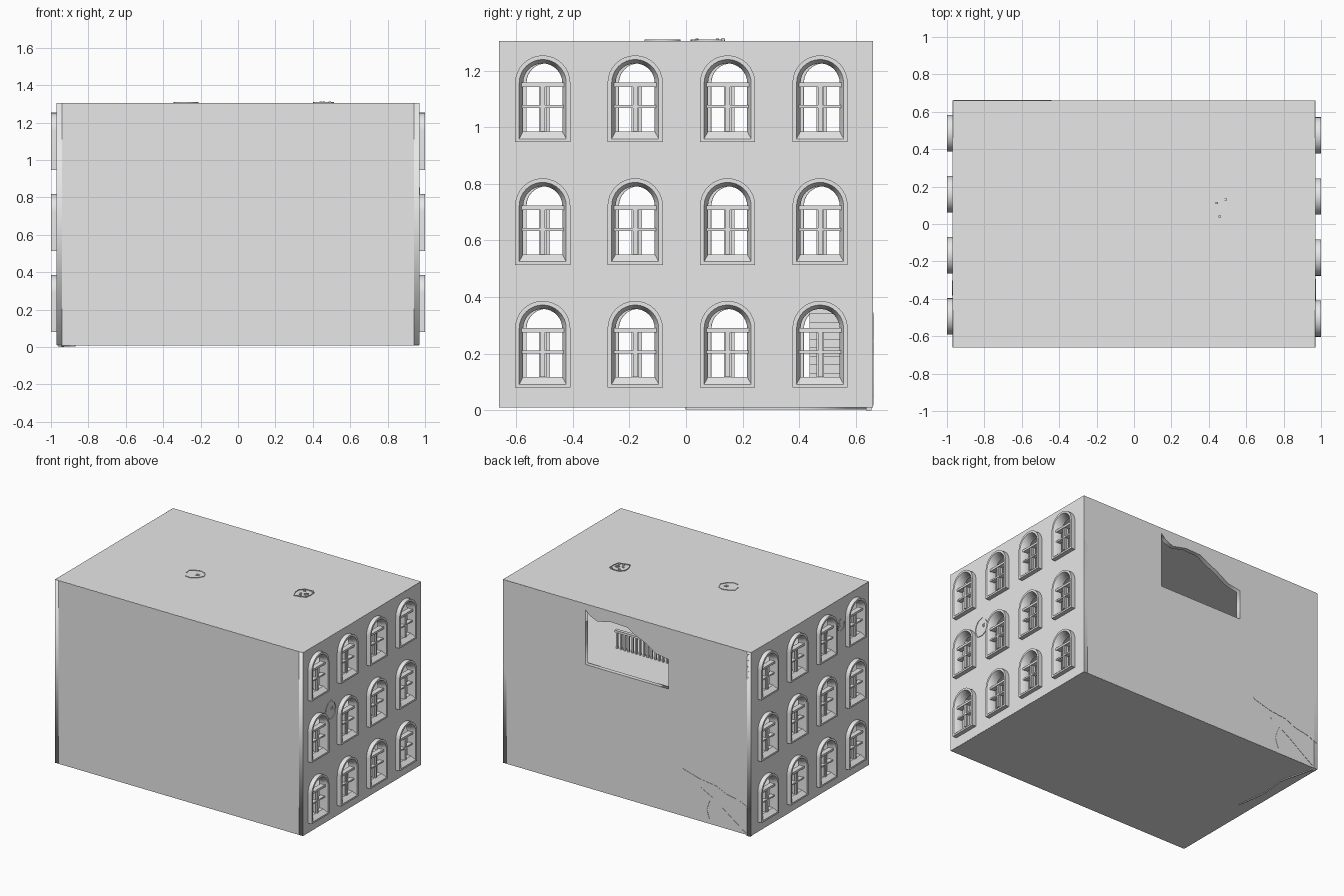
import bpy, bmesh, math, random
from math import pi, sin, cos
from mathutils import Matrix

random.seed(4)
cube = bpy.data.objects.get("Cube")
if cube:
    bpy.data.objects.remove(cube, do_unlink=True)

grey = bpy.data.materials.new("plain_grey")
grey.use_nodes = True
grey.diffuse_color = (0.8, 0.8, 0.8, 1)
grey.node_tree.nodes["Principled BSDF"].inputs["Base Color"].default_value = (0.8, 0.8, 0.8, 1)

# Plane orientations: side maps to (y, z), back maps to (x, z), flat to (x, y)
ROT = {"side": Matrix.Rotation(pi / 2, 4, "Z") @ Matrix.Rotation(pi / 2, 4, "X"),
       "back": Matrix.Rotation(pi / 2, 4, "X"),
       "flat": Matrix.Identity(4)}
AXIS = {"side": 0, "back": 1, "flat": 2}


def add(name, mesh):
    mesh.materials.clear()
    mesh.materials.append(grey)
    obj = bpy.data.objects.new(name, mesh)
    bpy.context.collection.objects.link(obj)
    return obj


def plate(name, loops, plane, lo, hi):
    """Extruded flat outline with holes, spanning lo..hi along its normal."""
    curve = bpy.data.curves.new(name, "CURVE")
    curve.dimensions, curve.fill_mode = "2D", "BOTH"
    curve.extrude = (hi - lo) / 2
    for loop in loops:
        s = curve.splines.new("POLY")
        s.points.add(len(loop) - 1)
        for p, (u, v) in zip(s.points, loop):
            p.co = (u, v, 0, 1)
        s.use_cyclic_u = True
    temp = bpy.data.objects.new("temp", curve)
    bpy.context.collection.objects.link(temp)
    mesh = bpy.data.meshes.new_from_object(temp)
    bpy.data.objects.remove(temp, do_unlink=True)
    mesh.transform(ROT[plane])
    shift = [0, 0, 0]
    shift[AXIS[plane]] = (lo + hi) / 2
    mesh.transform(Matrix.Translation(shift))
    return add(name, mesh)


def boxes(name, spans):
    """One object made from boxes given as (x0, x1, y0, y1, z0, z1)."""
    bm = bmesh.new()
    for x0, x1, y0, y1, z0, z1 in spans:
        m = Matrix.Translation(((x0 + x1) / 2, (y0 + y1) / 2, (z0 + z1) / 2))
        m = m @ Matrix.Diagonal((x1 - x0, y1 - y0, z1 - z0, 1))
        bmesh.ops.create_cube(bm, size=1, matrix=m)
    mesh = bpy.data.meshes.new(name)
    bm.to_mesh(mesh)
    bm.free()
    return add(name, mesh)


def rect(u0, u1, v0, v1):
    return [(u0, v0), (u1, v0), (u1, v1), (u0, v1)]


def arch(cu, base, half, low, spring=0.209, n=16):
    arc = [(cu + half * cos(pi * i / n), base + spring + half * sin(pi * i / n)) for i in range(n + 1)]
    return [(cu - half, base + low), (cu + half, base + low)] + arc


def blob(cu, cv, r, n=9):
    pts = []
    for i in range(n):
        k = r * random.uniform(0.8, 1.15)
        pts.append((cu + k * cos(2 * pi * i / n), cv + k * sin(2 * pi * i / n)))
    return pts


def scaled(loop, cu, cv, k):
    return [(cu + (u - cu) * k, cv + (v - cv) * k) for u, v in loop]


def strip(path, w):
    """Tapered crack outline around a path."""
    n = len(path) - 1
    top = [(u, v + w * (0.3 + 0.7 * i / n)) for i, (u, v) in enumerate(path)]
    bottom = [(u - w * 0.6, v - w * 0.3) for u, v in path]
    return top + bottom[::-1]


X, Y, BOTTOM, TOP, T = 0.97, 0.66, 0.01, 1.305, 0.03
ROWS = (0.08, 0.513, 0.947)

# Arched windows with splayed surrounds and glazing bars
def surround(name, side, cy, base):
    bm = bmesh.new()
    profile = [(0.0975, 0.0, 0.965), (0.0975, 0.0, 1.0), (0.083, 0.012, 1.0),
               (0.069, 0.038, 0.972), (0.069, 0.038, 0.94)]
    rings = [[bm.verts.new((side * x, y, z)) for y, z in arch(cy, base, half, low)]
             for half, low, x in profile]
    n = len(rings[0])
    for a, b in zip(rings, rings[1:] + rings[:1]):
        for i in range(n):
            j = (i + 1) % n
            bm.faces.new((a[i], a[j], b[j], b[i]))
    bmesh.ops.recalc_face_normals(bm, faces=bm.faces)
    mesh = bpy.data.meshes.new(name)
    bm.to_mesh(mesh)
    bm.free()
    obj = add(name, mesh)
    bpy.ops.object.select_all(action="DESELECT")
    obj.select_set(True)
    bpy.context.view_layer.objects.active = obj
    bpy.ops.object.shade_smooth_by_angle(angle=math.radians(30))


for label, side, first in (("right", 1, -0.506), ("left", -1, -0.494)):
    holes, bars = [], []
    for base in ROWS:
        for col in range(4):
            cy = first + col * 0.3265
            holes.append(arch(cy, base, 0.07, 0.037))
            surround(label + "_window_surround", side, cy, base)
            for half, z0, z1, x0, x1 in ((0.075, 0.195, 0.21, 0.95, 0.985),
                                         (0.075, 0.121, 0.131, 0.952, 0.982),
                                         (0.008, 0.038, 0.2, 0.95, 0.98),
                                         (0.013, 0.038, 0.2, 0.953, 0.97)):
                xs = sorted((side * x0, side * x1))
                bars.append((*xs, cy - half, cy + half, base + z0, base + z1))
    boxes(label + "_window_bars", bars)
    ends = sorted((side * X, side * (X - T)))
    plate(label + "_wall", [rect(-Y, Y, BOTTOM, TOP - 0.0005)] + holes, "side", *ends)

# Front wall, and back wall with a broken opening
E = X - 0.0005
boxes("front_wall", [(-E, E, -Y, -Y + T, BOTTOM, TOP - 0.0005)])
gap = [(0.325, 0.877), (0.325, 1.265), (0.29, 1.23), (0.23, 1.205), (0.12, 1.23), (0.0, 1.225),
       (-0.06, 1.19), (-0.13, 1.16), (-0.23, 1.1), (-0.325, 1.085), (-0.325, 0.877)]
plate("back_wall", [rect(-E, E, BOTTOM, TOP - 0.0005), gap], "back", Y - T, Y)

# Roof, ground slab and inner floors
R = 0.001
boxes("roof", [(-X + R, X - R, -Y + R, Y - R, TOP - T, TOP)])
boxes("ground_slab", [(-X + R, X - R, -Y + R, Y - R, BOTTOM - 0.0005, BOTTOM + T)])
I, J = X - T + 0.005, Y - T + 0.005
plate("middle_floor", [rect(-I, I, -J, J), rect(-0.1, 0.55, 0.43, 0.62)], "flat", 0.415, 0.44)
boxes("upper_floor", [(-I, I, -J, J, 0.845, 0.87)])

# Staircase with a slanting handrail
steps = 13
boxes("stairs", [(-0.45 + i * 0.075, -0.36 + i * 0.075, 0.437, 0.625, 0.04 + i * 0.03, 0.07 + i * 0.03)
                 for i in range(steps)])
boxes("stair_posts", [(-0.41 + i * 0.075, -0.4 + i * 0.075, 0.437, 0.447, 0.07 + i * 0.03, 0.15 + i * 0.03)
                      for i in range(steps - 4)])

# Balustrade on the upper floor
rail = [(-0.45 + i * 0.03, -0.438 + i * 0.03, 0.324, 0.336, 0.87, 0.99) for i in range(26)]
rail.append((-0.46, 0.32, 0.318, 0.342, 0.985, 1.0))
boxes("balustrade", rail)

# Cracks near the corner of the back wall and under the slab
cracks = [[(-0.96, 0.2), (-0.88, 0.232), (-0.78, 0.25), (-0.7, 0.285), (-0.57, 0.3), (-0.44, 0.335)],
          [(-0.93, 0.02), (-0.84, 0.08), (-0.74, 0.15), (-0.66, 0.2), (-0.58, 0.24)],
          [(-0.64, 0.05), (-0.62, 0.11), (-0.64, 0.17), (-0.66, 0.2)]]
for path in cracks:
    plate("wall_crack", [strip(path, 0.01)], "back", Y - 0.004, Y + 0.002)
plate("slab_crack", [strip([(-0.87, 0.0), (-0.9, 0.2), (-0.88, 0.4), (-0.94, 0.64)], 0.008)],
      "flat", 0.003, 0.012)
boxes("corner_chip", [(-0.96, -0.93, 0.635, 0.655, 0, 0.012)])

# Impact marks: a jagged rim, a small ring and loose chips
def impact(name, plane, cu, cv, r, lo, hi):
    edge = blob(cu, cv, r)
    plate(name + "_rim", [edge, scaled(edge, cu, cv, 0.94)], plane, lo, hi)
    pit = blob(cu + 0.02, cv, 0.015, 7)
    plate(name + "_ring", [pit, scaled(pit, cu + 0.02, cv, 0.5)], plane, lo, hi)


impact("right_impact", "side", -0.355, 0.79, 0.068, X - 0.005, X + 0.004)
impact("left_impact", "side", -0.345, 1.12, 0.04, -X - 0.004, -X + 0.005)
impact("roof_impact_a", "flat", -0.28, -0.08, 0.062, TOP - 0.005, TOP + 0.004)
impact("roof_impact_b", "flat", 0.46, 0.08, 0.065, TOP - 0.005, TOP + 0.005)
chips = []
for i in range(6):
    x, y = 0.44 + random.uniform(-0.02, 0.05), 0.08 + random.uniform(-0.05, 0.05)
    chips.append((x, x + 0.014, y, y + 0.01, TOP - 0.004, TOP + random.uniform(0.004, 0.011)))
boxes("roof_chips", chips)
